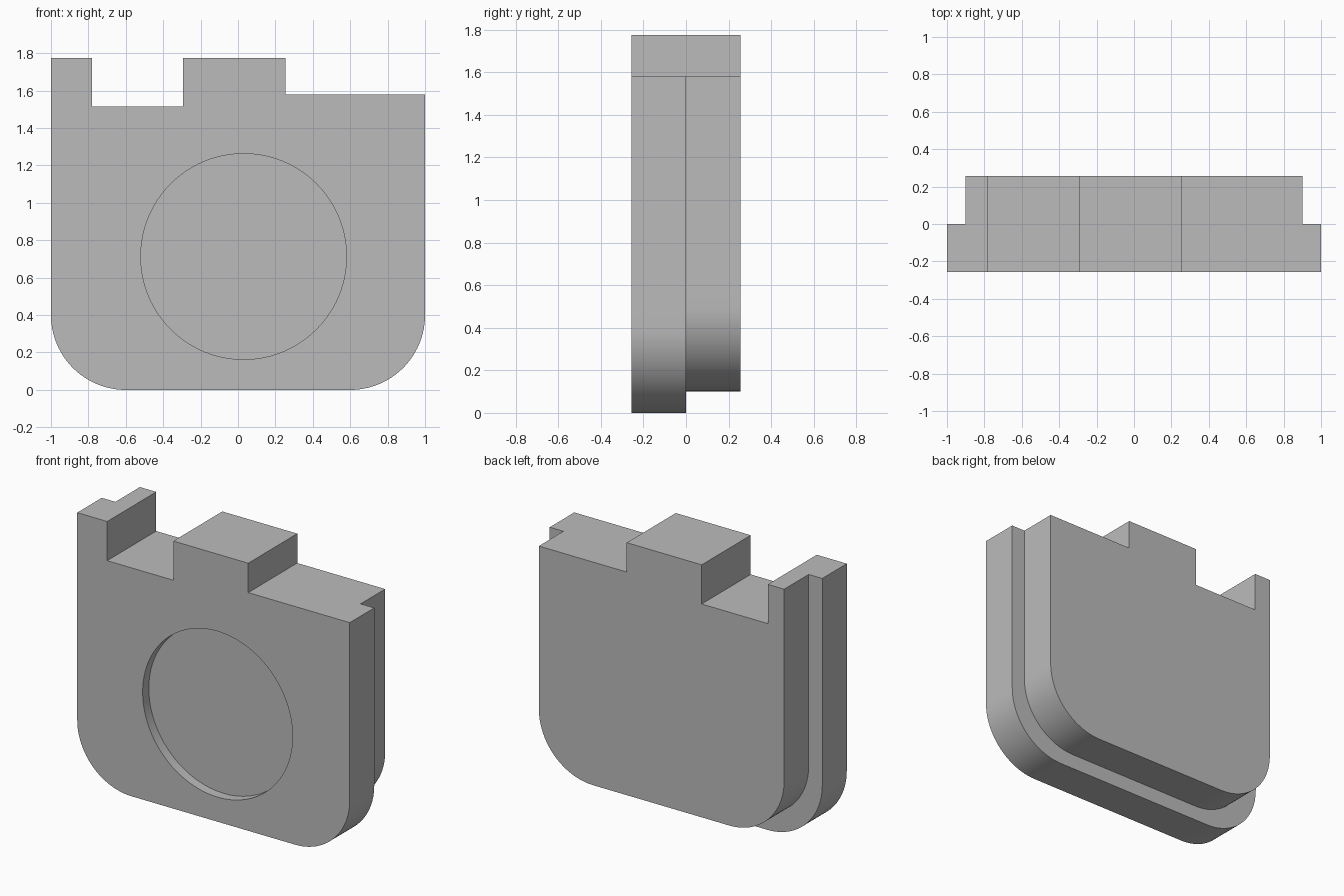
import bpy
import bmesh
from math import sin, cos, pi, radians
from mathutils import Matrix

if "Cube" in bpy.data.objects:
    bpy.data.objects.remove(bpy.data.objects["Cube"], do_unlink=True)

grey = bpy.data.materials.new("plain_grey")
grey.use_nodes = True
colour = (0.5, 0.5, 0.5, 1)
grey.diffuse_color = colour
grey.node_tree.nodes["Principled BSDF"].inputs["Base Color"].default_value = colour

CORNER = 0.4
STEPS = 24
# Stepped top edge, from right to left as (x, z)
TOP = [(0.255, 1.58), (0.255, 1.775), (-0.295, 1.775), (-0.295, 1.515),
       (-0.78, 1.515), (-0.78, 1.775)]


def add_object(name, bm):
    bmesh.ops.recalc_face_normals(bm, faces=bm.faces)
    mesh = bpy.data.meshes.new(name)
    bm.to_mesh(mesh)
    bm.free()
    mesh.materials.append(grey)
    obj = bpy.data.objects.new(name, mesh)
    bpy.context.collection.objects.link(obj)
    return obj


def plate(name, half_width, bottom, y_front, y_back):
    """Extruded outline with two rounded lower corners and a stepped top."""
    outline = []
    for side, start in ((-1, pi), (1, 1.5 * pi)):
        cx = side * (half_width - CORNER)
        for i in range(STEPS + 1):
            a = start + i * pi / 2 / STEPS
            outline.append((cx + CORNER * cos(a), bottom + CORNER * (1 + sin(a))))
    outline += [(half_width, TOP[0][1])] + TOP + [(-half_width, TOP[-1][1])]
    bm = bmesh.new()
    face = bm.faces.new([bm.verts.new((x, y_front, z)) for x, z in outline])
    moved = bmesh.ops.extrude_face_region(bm, geom=[face])["geom"]
    verts = [g for g in moved if isinstance(g, bmesh.types.BMVert)]
    bmesh.ops.translate(bm, verts=verts, vec=(0, y_back - y_front, 0))
    return add_object(name, bm)


def combine(target, tool, operation):
    mod = target.modifiers.new(tool.name, "BOOLEAN")
    mod.operation = operation
    mod.solver = "EXACT"
    mod.object = tool
    bpy.context.view_layer.objects.active = target
    bpy.ops.object.modifier_apply(modifier=mod.name)
    bpy.data.objects.remove(tool, do_unlink=True)


# Wide front plate joined to the narrower back plate
body = plate("stepped_body", 1.0, 0.0, -0.257, 0.0)
back = plate("back_plate", 0.9, 0.1, -0.1, 0.257)
combine(body, back, "UNION")

# Shallow round recess in the front
bm = bmesh.new()
bmesh.ops.create_cone(bm, cap_ends=True, segments=96, radius1=0.55, radius2=0.55,
                      depth=0.13,
                      matrix=Matrix.Translation((0.03, -0.257, 0.713))
                      @ Matrix.Rotation(pi / 2, 4, "X"))
combine(body, add_object("recess_cutter", bm), "DIFFERENCE")

# Smooth the rounded walls, keep the hard edges
bpy.ops.object.select_all(action="DESELECT")
body.select_set(True)
bpy.context.view_layer.objects.active = body
bpy.ops.object.shade_smooth_by_angle(angle=radians(30))
